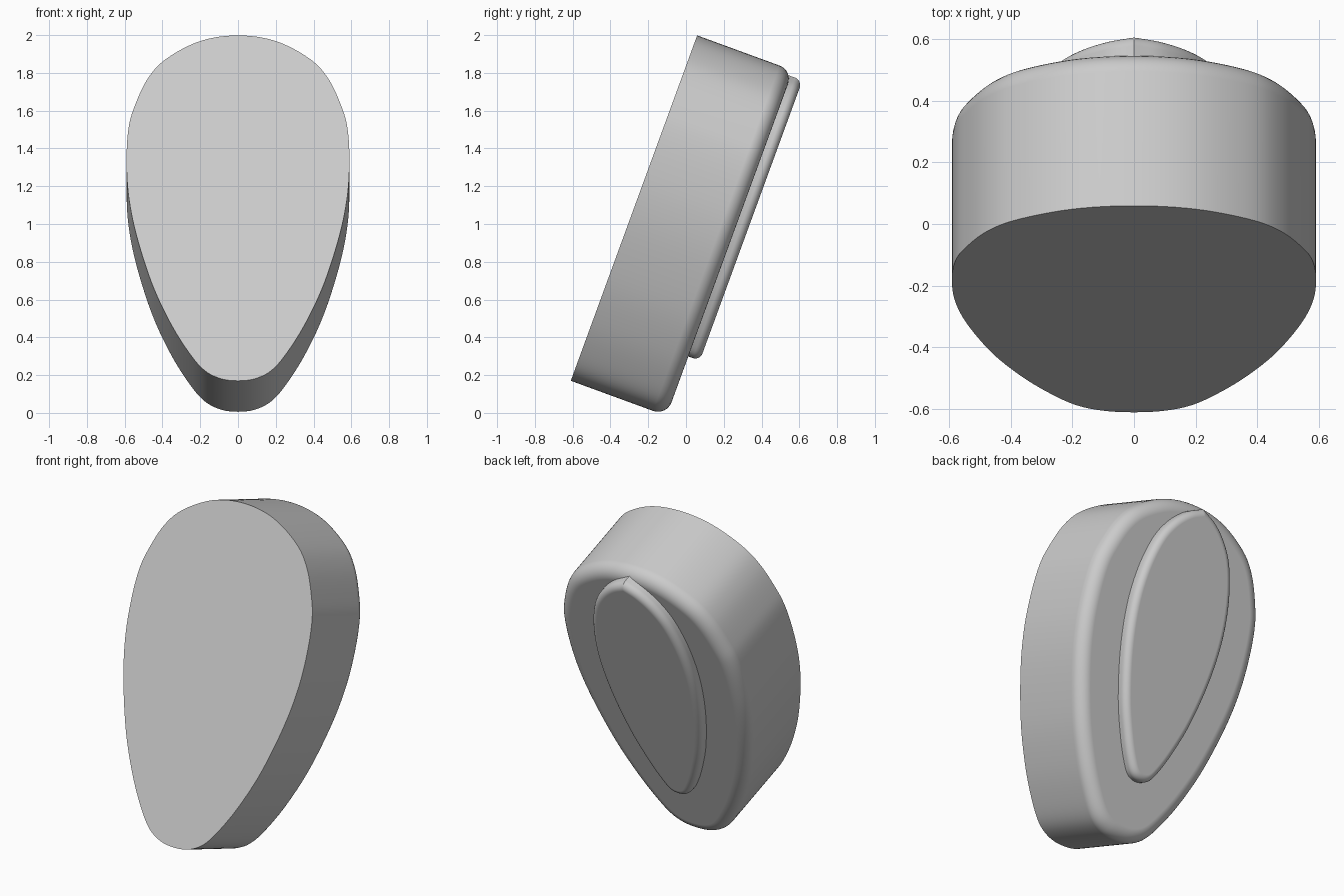
import bpy, bmesh, math
from mathutils import Vector

cube = bpy.data.objects.get("Cube")
if cube:
    bpy.data.objects.remove(cube, do_unlink=True)

grey = bpy.data.materials.new("light_grey")
grey.use_nodes = True
COLOUR = (0.6, 0.6, 0.6, 1)
grey.diffuse_color = COLOUR
grey.node_tree.nodes["Principled BSDF"].inputs["Base Color"].default_value = COLOUR

# Leaning frame: up along the face, and out through the back
TILT = math.radians(20.1)
ORIGIN = Vector((0, -0.61, 0.17))
UP = Vector((0, math.sin(TILT), math.cos(TILT)))
OUT = Vector((0, math.cos(TILT), -math.sin(TILT)))


def smooth_half(points, pointed, steps=6):
    """Spline from the bottom to the top of the right half outline."""
    p = [Vector(q) for q in points]
    flip = lambda v: Vector((-v.x, v.y))
    end = 2 * p[-1] - p[-2] if pointed else flip(p[-2])
    p = [flip(p[1])] + p + [end]
    out = []
    for a, b, c, d in zip(p, p[1:], p[2:], p[3:]):
        for i in range(steps):
            t = i / steps
            out.append(0.5 * (2 * b + (c - a) * t + (2 * a - 5 * b + 4 * c - d) * t * t
                              + (3 * b - a - 3 * c + d) * t ** 3))
    return out + [p[-2]]


def slab(name, points, near, far, radius, pointed=False):
    """Extrude a mirrored outline and round its back rim."""
    half = smooth_half(points, pointed)
    outline = half + [Vector((-v.x, v.y)) for v in half[-2:0:-1]]
    bm = bmesh.new()
    rings = [[bm.verts.new(ORIGIN + Vector((v.x, 0, 0)) + UP * v.y + OUT * depth)
              for v in outline] for depth in (near, far)]
    bm.faces.new(rings[0])
    back = bm.faces.new(rings[1])
    n = len(outline)
    for i in range(n):
        j = (i + 1) % n
        bm.faces.new((rings[0][i], rings[0][j], rings[1][j], rings[1][i]))
    bmesh.ops.recalc_face_normals(bm, faces=bm.faces)
    bmesh.ops.bevel(bm, geom=list(back.edges), offset=radius, offset_type='OFFSET',
                    segments=8, profile=0.5, affect='EDGES', clamp_overlap=False)
    mesh = bpy.data.meshes.new(name)
    bm.to_mesh(mesh)
    bm.free()
    mesh.materials.append(grey)
    obj = bpy.data.objects.new(name, mesh)
    bpy.context.collection.objects.link(obj)
    bpy.ops.object.select_all(action='DESELECT')
    obj.select_set(True)
    bpy.context.view_layer.objects.active = obj
    bpy.ops.object.shade_smooth_by_angle(angle=math.radians(35))
    weighted = obj.modifiers.new("even_shading", 'WEIGHTED_NORMAL')
    weighted.keep_sharp = True
    return obj


# Egg-shaped body
slab("body", [(0, 0), (0.1, 0.015), (0.19, 0.07), (0.28, 0.19), (0.37, 0.35),
              (0.46, 0.56), (0.54, 0.83), (0.58, 1.05), (0.59, 1.25), (0.58, 1.42),
              (0.55, 1.54), (0.48, 1.7), (0.38, 1.815), (0.2, 1.915), (0, 1.947)],
     0, 0.54, 0.076)

# Raised pad on the back, with a pointed top
slab("back_pad", [(0, 0.335), (0.06, 0.355), (0.11, 0.425), (0.17, 0.55), (0.24, 0.74),
                  (0.3, 1.0), (0.325, 1.25), (0.31, 1.47), (0.26, 1.66), (0.19, 1.78),
                  (0.1, 1.865), (0, 1.915)],
     0.45, 0.605, 0.04, pointed=True)
